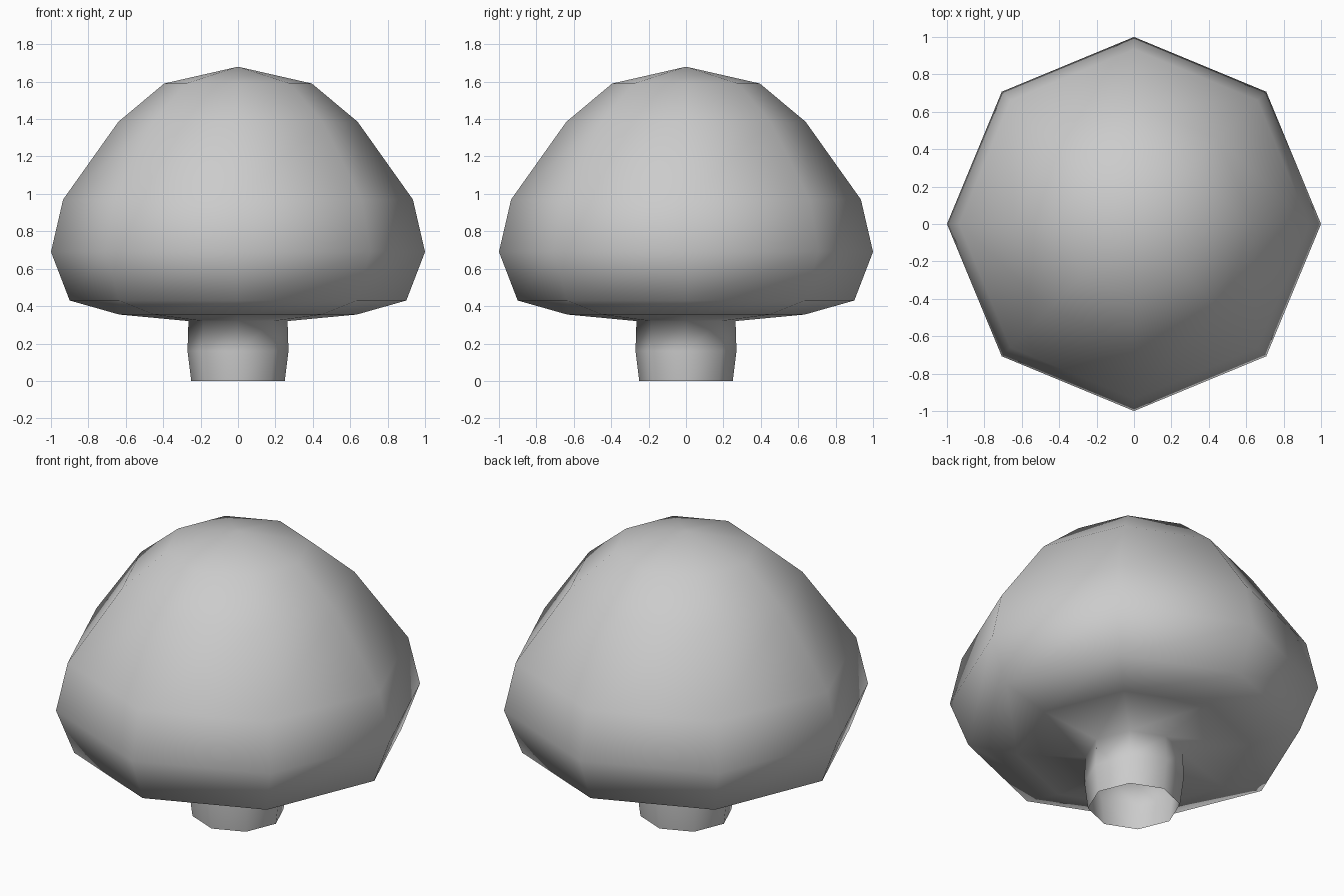
import bpy, bmesh, math

cube = bpy.data.objects.get("Cube")
if cube:
    bpy.data.objects.remove(cube)

SIDES = 8

# Plain grey material
grey = bpy.data.materials.new("plain_grey")
grey.use_nodes = True
grey.diffuse_color = (0.6, 0.6, 0.6, 1)
grey.node_tree.nodes["Principled BSDF"].inputs["Base Color"].default_value = (0.6, 0.6, 0.6, 1)

# Profile (radius, height): open stem foot, underside, rim, dome, crown
profile = [(0.25, 0), (0.27, 0.16), (0.265, 0.32),
           (0.635, 0.355), (0.9, 0.43), (1, 0.69), (0.935, 0.97),
           (0.64, 1.385), (0.395, 1.59), (0, 1.68)]

# Revolve the profile into one continuous cap and stem
bm = bmesh.new()
points = [bm.verts.new((r, 0, z)) for r, z in profile]
edges = [bm.edges.new(pair) for pair in zip(points, points[1:])]
bmesh.ops.spin(bm, geom=points + edges, cent=(0, 0, 0), axis=(0, 0, 1),
               angle=math.tau, steps=SIDES, use_merge=True)
bmesh.ops.remove_doubles(bm, verts=bm.verts, dist=0.001)
bmesh.ops.recalc_face_normals(bm, faces=bm.faces)
# The crown must face upward
crown = max(bm.faces, key=lambda f: f.calc_center_median().z)
if crown.normal.z < 0:
    bmesh.ops.reverse_faces(bm, faces=bm.faces)
for face in bm.faces:
    face.smooth = True

mesh = bpy.data.meshes.new("mushroom")
bm.to_mesh(mesh)
bm.free()
mesh.materials.append(grey)
mushroom = bpy.data.objects.new("mushroom", mesh)
bpy.context.collection.objects.link(mushroom)
